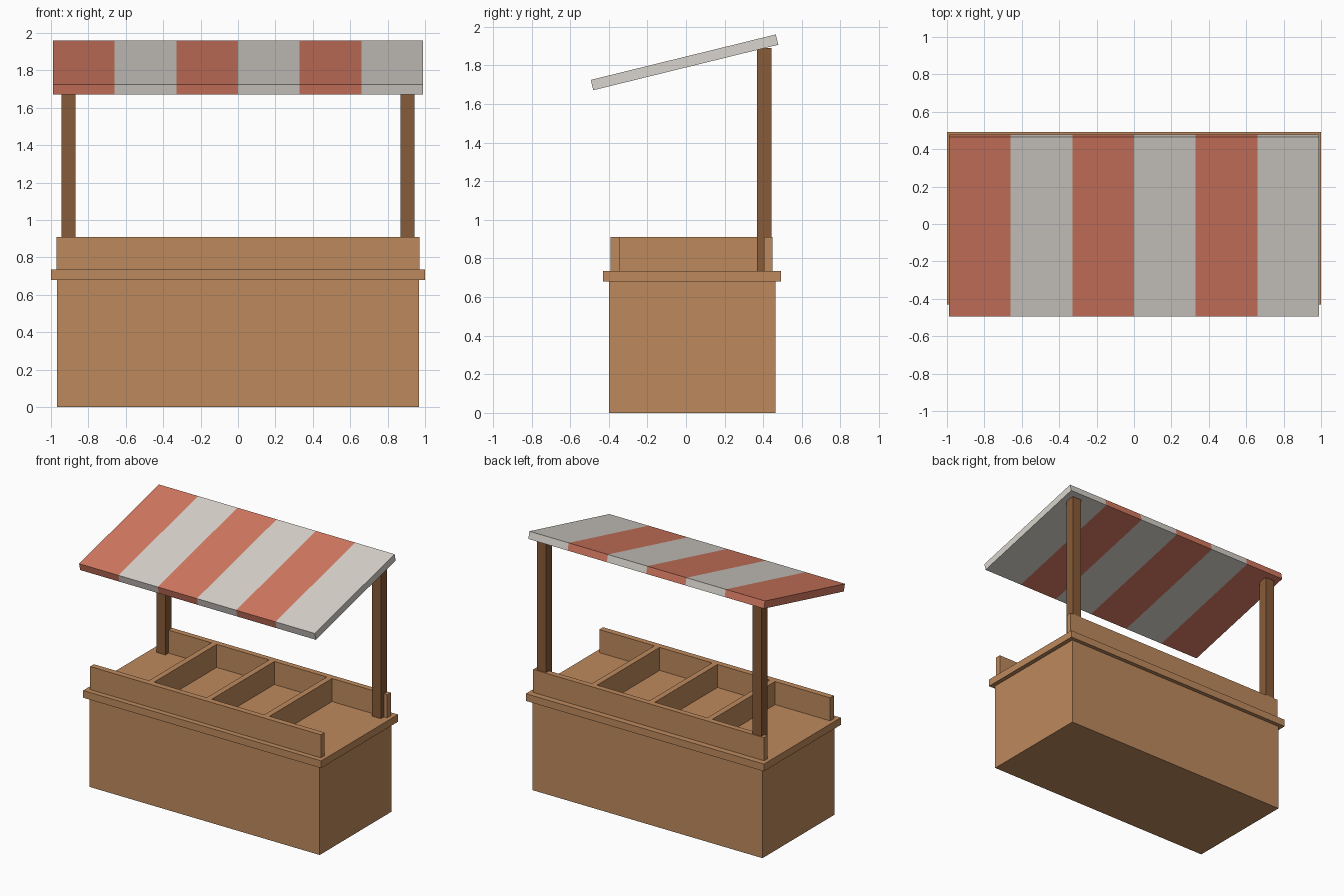
import bpy, bmesh
from math import floor
from mathutils import Matrix, Vector

if "Cube" in bpy.data.objects:
    bpy.data.objects.remove(bpy.data.objects["Cube"], do_unlink=True)


def material(name, srgb):
    """Flat material from 0-255 display values."""
    lin = [((c / 255 + 0.055) / 1.055) ** 2.4 for c in srgb]
    m = bpy.data.materials.new(name)
    m.use_nodes = True
    m.diffuse_color = (*lin, 1)
    bsdf = next(n for n in m.node_tree.nodes if n.type == 'BSDF_PRINCIPLED')
    bsdf.inputs["Base Color"].default_value = (*lin, 1)
    return m


WOOD = material("light wood", (190, 138, 93))
DARK = material("dark wood", (135, 91, 56))
RED = material("red cloth", (213, 122, 97))
WHITE = material("off white cloth", (217, 212, 205))


def make_object(name, bm, *mats):
    mesh = bpy.data.meshes.new(name)
    bm.to_mesh(mesh)
    bm.free()
    for m in mats:
        mesh.materials.append(m)
    obj = bpy.data.objects.new(name, mesh)
    bpy.context.collection.objects.link(obj)
    return obj


def cube_mesh(size):
    bm = bmesh.new()
    bmesh.ops.create_cube(bm, size=1, matrix=Matrix.Diagonal((*size, 1)))
    return bm


def box(name, x, y, z, mat):
    """Box given by its (low, high) range on each axis."""
    obj = make_object(name, cube_mesh([b - a for a, b in (x, y, z)]), mat)
    obj.location = [(a + b) / 2 for a, b in (x, y, z)]
    return obj


# Cabinet and overhanging counter
COUNTER, RIM = 0.735, 0.91
box("cabinet", (-0.967, 0.967), (-0.4, 0.463), (0, 0.68), WOOD)
box("counter", (-1, 1), (-0.43, 0.493), (0.68, COUNTER), WOOD)

# Tray boards and dividers
box("front_board", (-0.97, 0.97), (-0.39, -0.345), (COUNTER, RIM), WOOD)
box("back_board", (-0.97, 0.97), (0.405, 0.448), (COUNTER, RIM), WOOD)
for i, name in enumerate(("right", "middle", "left")):
    x = (i - 1) * 0.485
    box(name + "_divider", (x - 0.022, x + 0.022), (-0.345, 0.405),
        (COUNTER, RIM), WOOD)

# Rear posts
for side, name in ((-1, "right_post"), (1, "left_post")):
    box(name, sorted((side * 0.868, side * 0.943)), (0.368, 0.442),
        (COUNTER, 1.89), DARK)

# Sloping awning, cut into six stripes
STRIPE = 0.33
bm = cube_mesh((6 * STRIPE, 0.987, 0.055))
for i in range(-2, 3):
    bmesh.ops.bisect_plane(bm, geom=bm.verts[:] + bm.edges[:] + bm.faces[:],
                           plane_co=Vector((i * STRIPE, 0, 0)), plane_no=(1, 0, 0))
for f in bm.faces:
    x = f.calc_center_median().x * 0.999
    f.material_index = (floor(x / STRIPE) + 3) % 2
awning = make_object("awning", bm, RED, WHITE)
awning.location = (0, -0.0075, 1.816)
awning.rotation_euler.x = 0.241
